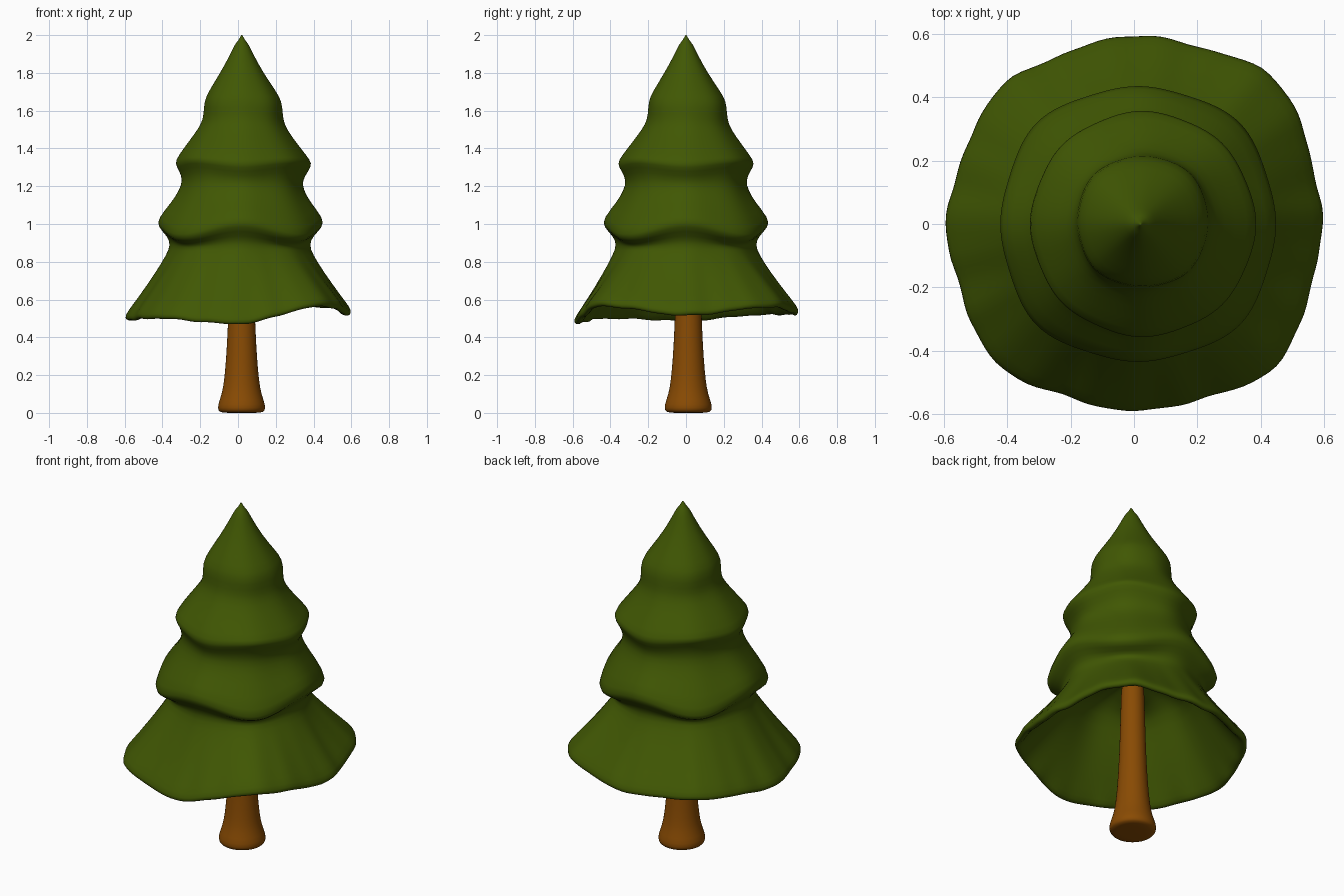
import bpy, bmesh
from math import sin, cos, tau, exp

if "Cube" in bpy.data.objects:
    bpy.data.objects.remove(bpy.data.objects["Cube"])


def material(name, color):
    m = bpy.data.materials.new(name)
    m.diffuse_color = (*color, 1)
    m.use_nodes = True
    m.node_tree.nodes["Principled BSDF"].inputs["Base Color"].default_value = m.diffuse_color
    return m


def loft(name, rings, mat):
    """Skin a list of equal point rings and close both ends with a pole."""
    bm = bmesh.new()
    rows = [[bm.verts.new(p) for p in ring] for ring in rings]
    n = len(rows[0])
    for a, b in zip(rows, rows[1:]):
        for i in range(n):
            bm.faces.new((a[i], a[i - 1], b[i - 1], b[i]))
    for row in (rows[0], rows[-1]):
        bmesh.ops.poke(bm, faces=[bm.faces.new(row)])
    bmesh.ops.recalc_face_normals(bm, faces=bm.faces)
    me = bpy.data.meshes.new(name)
    bm.to_mesh(me)
    bm.free()
    me.materials.append(mat)
    me.shade_smooth()
    ob = bpy.data.objects.new(name, me)
    bpy.context.collection.objects.link(ob)
    ob.modifiers.new("smooth", "SUBSURF").levels = 1
    return ob


def bump(z, centre, width):
    return exp(-((z - centre) / width) ** 2)


# Rim height and radius at eight compass points, counter-clockwise from +x
RIM_Z = [0.53, 0.575, 0.535, 0.535, 0.505, 0.515, 0.485, 0.58]
RIM_R = [0.595, 0.64, 0.597, 0.605, 0.595, 0.62, 0.592, 0.635]


def around(values, t):
    i, u = divmod(t / tau * 8, 1)
    i, u = int(i) % 8, u * u * (3 - 2 * u)
    return values[i] * (1 - u) + values[(i + 1) % 8] * u


def foliage_ring(z, r, inner, n=64):
    rim = min(1, max(0, (0.86 - z) / 0.3))          # how much the rim shape shows
    octagon = 0.022 * max(0, 1 - z / 2.2)           # eight soft corners, fading upward
    tier2, tier3 = bump(z, 1.0, 0.08), bump(z, 1.29, 0.06)
    drop = 0.07 * tier2 - 0.025 * tier3             # tier edges dip between the axes
    swell = 0.045 * tier2 + 0.05 * bump(z, 1.63, 0.06)
    cx = 0.02 * min(1, max(0, z - 0.5) * 1.3)
    pts = []
    for i in range(n):
        t = tau * i / n
        diag = (1 - cos(4 * t)) / 2
        ragged = 0 if inner else (0.004 * sin(23 * t) + 0.003 * sin(14 * t + 1)) * rim
        rr = r * (1 + octagon * (cos(8 * t) - 1) + swell * diag)
        rr += rim * (around(RIM_R, t) - 0.597) + ragged
        rr += 0.012 * (tier3 * cos(t) + bump(z, 1.6, 0.1) * cos(t - 0.8))
        zz = z - drop * diag + rim * (around(RIM_Z, t) - 0.523) + ragged
        pts.append((cx + rr * cos(t), rr * sin(t), zz))
    return pts


# Foliage: hollow underside, rim, then four tiers up to the tip (z, radius)
underside = [(0.96, 0.12), (0.93, 0.28), (0.84, 0.343), (0.70, 0.425), (0.55, 0.535)]
outside = [
    (0.512, 0.562), (0.503, 0.585), (0.518, 0.601), (0.545, 0.594),
    (0.62, 0.535), (0.74, 0.45), (0.84, 0.387), (0.89, 0.368),
    (0.935, 0.385), (0.985, 0.438), (1.03, 0.44), (1.12, 0.364),
    (1.18, 0.33), (1.23, 0.316), (1.28, 0.342), (1.32, 0.366), (1.36, 0.342),
    (1.47, 0.257), (1.53, 0.219), (1.58, 0.209), (1.65, 0.206), (1.70, 0.18),
    (1.80, 0.114), (1.90, 0.06), (1.955, 0.035), (1.972, 0.017), (2.0, 0.004),
]
rings = [foliage_ring(z, r, True) for z, r in underside]
rings += [foliage_ring(z, r, False) for z, r in outside]
loft("foliage", rings, material("foliage_green", (0.052, 0.096, 0.001)))


# Trunk: flared foot, narrowing upward into the hollow (z, radius)
def trunk_ring(z, r, n=24):
    return [(0.019 + r * cos(tau * i / n), 0.012 + r * sin(tau * i / n), z)
            for i in range(n)]


trunk = [(0, 0.11), (0.012, 0.125), (0.04, 0.128), (0.10, 0.105), (0.17, 0.093),
         (0.28, 0.083), (0.45, 0.073), (0.70, 0.066), (1.0, 0.06)]
loft("trunk", [trunk_ring(z, r) for z, r in trunk],
     material("bark_brown", (0.25, 0.07, 0.001)))
